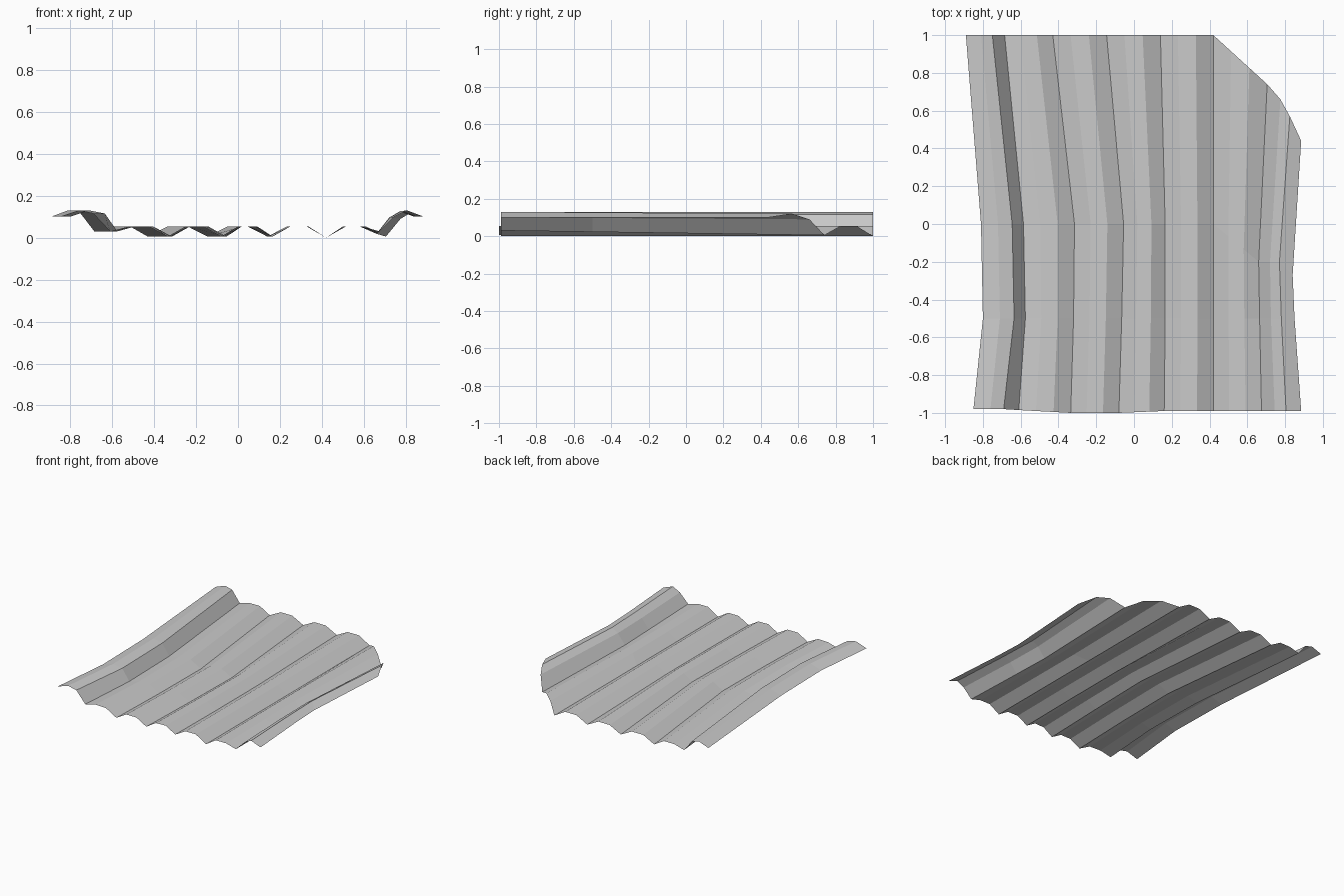
import bpy
import bmesh
from mathutils import Vector

default_cube = bpy.data.objects.get("Cube")
if default_cube:
    bpy.data.objects.remove(default_cube, do_unlink=True)


def make_material(name, colour):
    material = bpy.data.materials.new(name)
    material.use_nodes = True
    material.diffuse_color = colour
    shader = material.node_tree.nodes["Principled BSDF"]
    shader.inputs["Base Color"].default_value = colour
    return material


def fold_line(x_back, x_mid, x_near, x_front, z_back, z_front=None,
              y_back=1.0, y_mid=0.0, y_front=-0.99):
    """A lengthwise fold of the sheet, from the back end to the front end."""
    z_front = z_back if z_front is None else z_front
    stations = zip((x_back, x_mid, x_near, x_front), (y_back, y_mid, -0.5, y_front))
    points = []
    for x, y in stations:
        amount = (y_back - y) / (y_back - y_front)
        points.append(Vector((x, y, z_back + (z_front - z_back) * amount)))
    return points


def crest_line(valley_a, valley_b, fraction, height):
    """A fold between two valleys, raised to the crest height."""
    crest = []
    for a, b in zip(valley_a, valley_b):
        point = a.lerp(b, fraction)
        point.z = height
        crest.append(point)
    return crest


# Raised left border
left_border = [
    fold_line(-0.89, -0.81, -0.80, -0.85, 0.10, y_front=-0.98),
    fold_line(-0.81, -0.72, -0.71, -0.76, 0.13, y_front=-0.98),
    fold_line(-0.75, -0.645, -0.635, -0.69, 0.115, y_front=-0.98),
]

# Valleys between the corrugations
valleys = [
    fold_line(-0.685, -0.585, -0.575, -0.61, 0.03, y_front=-0.985),
    fold_line(-0.43, -0.315, -0.32, -0.335, 0.005, y_front=-1.0),
    fold_line(-0.145, -0.055, -0.065, -0.08, 0.005, y_front=-1.0),
    fold_line(0.14, 0.165, 0.165, 0.16, 0.005),
    fold_line(0.42, 0.42, 0.42, 0.42, 0.0),
    fold_line(0.705, 0.66, 0.665, 0.675, 0.005, 0.03, y_back=0.74, y_mid=-0.2),
]

# Raised right border, shortened by the broken corner
right_border = [
    fold_line(0.775, 0.72, 0.725, 0.745, 0.09, 0.1, y_back=0.66, y_mid=-0.2),
    fold_line(0.825, 0.77, 0.78, 0.805, 0.12, 0.13, y_back=0.57, y_mid=-0.2),
    fold_line(0.885, 0.84, 0.85, 0.885, 0.10, y_back=0.44, y_mid=-0.27),
]

# Trapezoid corrugations
lines = list(left_border)
for valley_a, valley_b in zip(valleys, valleys[1:]):
    lines.append(valley_a)
    for fraction in (0.33, 0.67):
        lines.append(crest_line(valley_a, valley_b, fraction, 0.053))
lines.append(valleys[-1])
lines += right_border

# Corrugated sheet surface
bm = bmesh.new()
grid = [[bm.verts.new(point) for point in line] for line in lines]
for left, right in zip(grid, grid[1:]):
    for row in range(len(left) - 1):
        bm.faces.new((left[row], left[row + 1], right[row + 1], right[row]))
mesh = bpy.data.meshes.new("corrugated_sheet")
bm.to_mesh(mesh)
bm.free()

sheet = bpy.data.objects.new("corrugated_sheet", mesh)
bpy.context.collection.objects.link(sheet)
mesh.materials.append(make_material("light grey metal", (0.6, 0.6, 0.6, 1.0)))
